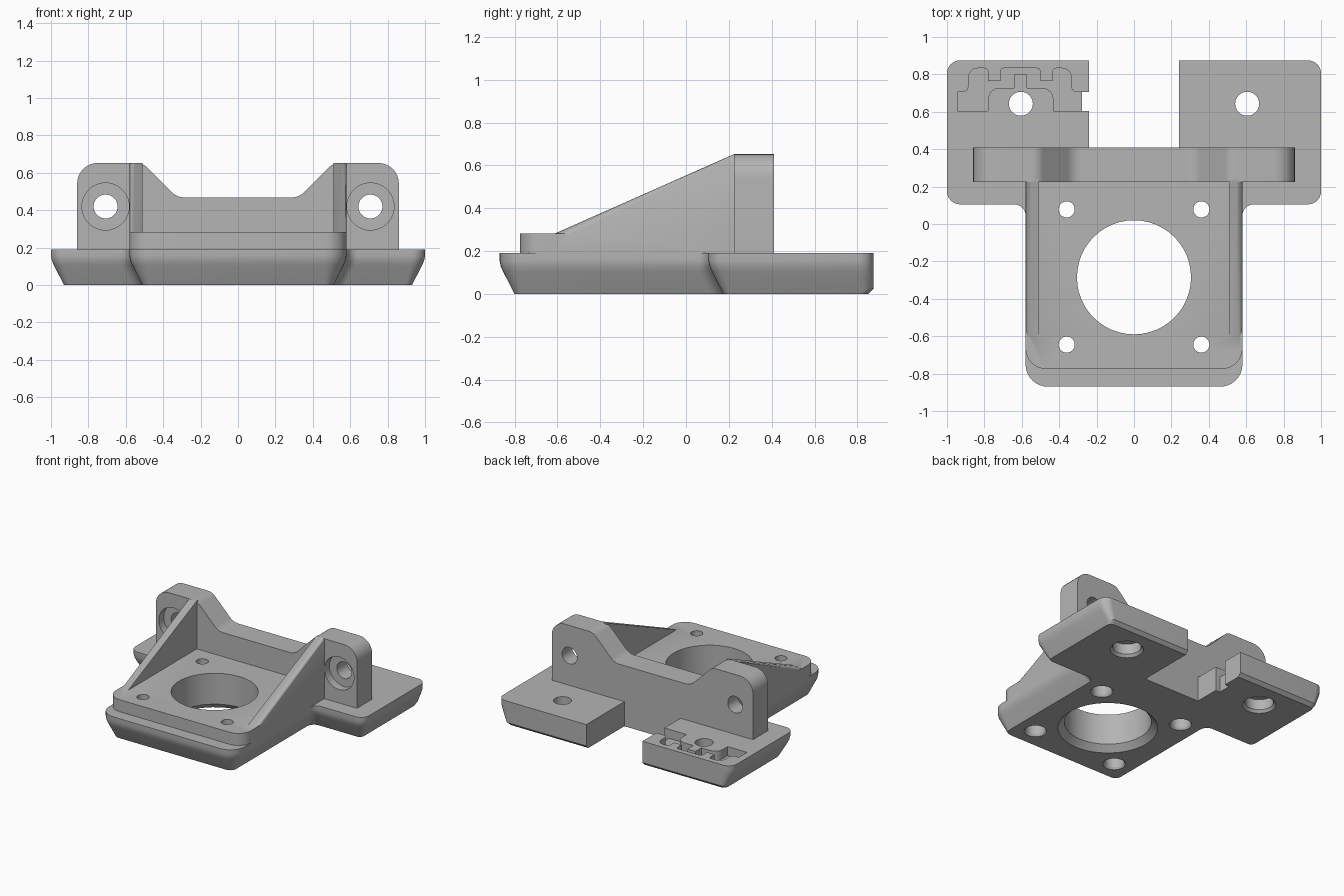
import bpy, bmesh, math
from mathutils import Vector

cube = bpy.data.objects.get("Cube")
if cube:
    bpy.data.objects.remove(cube, do_unlink=True)

grey = bpy.data.materials.new("plain_grey")
grey.use_nodes = True
GREY = (0.46, 0.46, 0.46, 1)
grey.diffuse_color = GREY
grey.node_tree.nodes["Principled BSDF"].inputs["Base Color"].default_value = GREY


def rounded(corners, segs=8):
    """Closed 2D outline from (x, y, radius) corners, arcs on the rounded ones."""
    pts, n = [], len(corners)
    for k, (x, y, r) in enumerate(corners):
        p = Vector((x, y, 0))
        if r <= 0:
            pts.append((x, y))
            continue
        a = (Vector((*corners[k - 1][:2], 0)) - p).normalized()
        b = (Vector((*corners[(k + 1) % n][:2], 0)) - p).normalized()
        half = a.angle(b) / 2
        c = p + (a + b).normalized() * (r / math.sin(half))
        reach = r / math.tan(half)
        u, v = (p + a * reach - c).normalized(), (p + b * reach - c).normalized()
        for s in range(segs + 1):
            q = c + u.slerp(v, s / segs) * r
            pts.append((q.x, q.y))
    return pts


def mirrored(half):
    return half + [(-x, y, r) for x, y, r in reversed(half)]


def circle(x, y, r, n=48):
    return [(x + r * math.cos(math.tau * k / n), y + r * math.sin(math.tau * k / n))
            for k in range(n)]


def loft(name, levels, axis="Z"):
    """Capped solid through (outline, height) levels along an axis."""
    place = {"Z": lambda u, v, h: (u, v, h),
             "Y": lambda u, v, h: (u, h, v),
             "X": lambda u, v, h: (h, u, v)}[axis]
    bm = bmesh.new()
    rings = [[bm.verts.new(place(u, v, h)) for u, v in pts] for pts, h in levels]
    n = len(rings[0])
    for lo, hi in zip(rings, rings[1:]):
        for k in range(n):
            j = (k + 1) % n
            bm.faces.new((lo[k], lo[j], hi[j], hi[k]))
    bm.faces.new(rings[0][::-1])
    bm.faces.new(rings[-1])
    bmesh.ops.recalc_face_normals(bm, faces=bm.faces)
    mesh = bpy.data.meshes.new(name)
    bm.to_mesh(mesh)
    bm.free()
    mesh.materials.append(grey)
    ob = bpy.data.objects.new(name, mesh)
    bpy.context.collection.objects.link(ob)
    return ob


def combine(target, tool, operation):
    mod = target.modifiers.new(tool.name, "BOOLEAN")
    mod.operation, mod.solver, mod.object = operation, "EXACT", tool
    bpy.ops.object.select_all(action="DESELECT")
    bpy.context.view_layer.objects.active = target
    target.select_set(True)
    bpy.ops.object.modifier_apply(modifier=mod.name)
    bpy.data.objects.remove(tool, do_unlink=True)


def drill(target, x, y, steps, axis="Z"):
    """Stepped round hole from (radius, height) steps."""
    combine(target, loft("drill", [(circle(x, y, r), h) for r, h in steps], axis),
            "DIFFERENCE")


# Base plate: two back wings and a front body, flanks tapering in towards the floor
def base_outline(inset, back):
    return rounded(mirrored([
        (0.24, 0.41, 0), (0.24, 0.875 - back, 0),
        (1 - inset, 0.875 - back, 0.07 - inset / 2),
        (1 - inset, 0.105 + inset, 0.07 - inset / 2),
        (0.58 - inset, 0.105 + inset, 0.06),
        (0.58 - inset, -0.87 + inset, 0.12 - inset)]))


flank = [(0.07, 0.025, 0), (0.057, 0, 0.025), (0.016, 0, 0.105),
         (0.005, 0, 0.13), (0, 0, 0.155), (0, 0, 0.19)]
bracket = loft("mounting_bracket", [(base_outline(i, b), z) for i, b, z in flank])

# Raised floor on the body
floor = rounded(mirrored([(0.58, 0.3, 0), (0.58, -0.775, 0.11)]))
combine(bracket, loft("raised_floor", [(floor, 0.17), (floor, 0.283)]), "UNION")

# Upright wall with two ears and a dipped middle
wall = rounded(mirrored([(0.86, 0.17, 0), (0.86, 0.653, 0.11),
                         (0.51, 0.653, 0.08), (0.325, 0.468, 0.1)]))
combine(bracket, loft("upright_wall", [(wall, 0.225), (wall, 0.41)], "Y"), "UNION")

# Sloping gussets with a rounded outer top edge
gusset = [(0.24, 0.18), (0.24, 0.653), (0.225, 0.653), (-0.61, 0.283), (-0.61, 0.18)]
for side, label in ((1, "left"), (-1, "right")):
    ob = loft(label + "_gusset", [(gusset, side * 0.51), (gusset, side * 0.58)], "X")
    bm = bmesh.new()
    bm.from_mesh(ob.data)
    slope = [e for e in bm.edges
             if all(abs(v.co.x) > 0.57 and v.co.z > 0.25 for v in e.verts)
             and abs(e.verts[0].co.z - e.verts[1].co.z) > 0.2]
    bmesh.ops.bevel(bm, geom=slope, offset=0.03, segments=4, profile=0.5,
                    affect="EDGES")
    bm.to_mesh(ob.data)
    bm.free()
    combine(bracket, ob, "UNION")

# Large centre bore, chamfered underneath
drill(bracket, 0, -0.285, [(0.36, -0.01), (0.305, 0.045), (0.305, 0.4)])

for side in (1, -1):
    # Floor screw holes, counterbored from below
    for y in (0.078, -0.645):
        drill(bracket, side * 0.36, y,
              [(0.085, -0.01), (0.07, 0.015), (0.07, 0.12), (0.043, 0.121), (0.043, 0.4)])
    # Wing screw holes, counterbored from below
    drill(bracket, side * 0.605, 0.643,
          [(0.125, -0.01), (0.1, 0.02), (0.1, 0.1), (0.064, 0.101), (0.064, 0.3)])
    # Ear holes, counterbored from the front
    drill(bracket, side * 0.708, 0.42,
          [(0.126, 0.15), (0.126, 0.285), (0.064, 0.286), (0.064, 0.5)], "Y")

# Shallow stepped channel in the right wing, with a notch at its open end
channel = rounded([
    (-0.945, 0.605, 0), (-0.945, 0.705, 0), (-0.885, 0.705, 0.03), (-0.885, 0.833, 0.05),
    (-0.78, 0.833, 0.02), (-0.78, 0.765, 0), (-0.715, 0.765, 0), (-0.715, 0.833, 0.02),
    (-0.5, 0.833, 0.02), (-0.5, 0.765, 0), (-0.435, 0.765, 0), (-0.435, 0.833, 0.02),
    (-0.335, 0.833, 0.05), (-0.335, 0.705, 0.03), (-0.275, 0.705, 0), (-0.275, 0.605, 0),
    (-0.43, 0.605, 0), (-0.43, 0.728, 0.06), (-0.573, 0.728, 0), (-0.573, 0.8, 0),
    (-0.642, 0.8, 0), (-0.642, 0.728, 0), (-0.78, 0.728, 0.06), (-0.78, 0.605, 0)], 4)
combine(bracket, loft("channel", [(channel, 0.12), (channel, 0.25)]), "DIFFERENCE")
notch = [(-0.277, 0.605), (-0.2, 0.605), (-0.2, 0.705), (-0.277, 0.705)]
combine(bracket, loft("notch", [(notch, -0.1), (notch, 0.25)]), "DIFFERENCE")

bpy.ops.object.select_all(action="DESELECT")
bracket.select_set(True)
bpy.context.view_layer.objects.active = bracket
bpy.ops.object.shade_smooth_by_angle(angle=math.radians(25))
